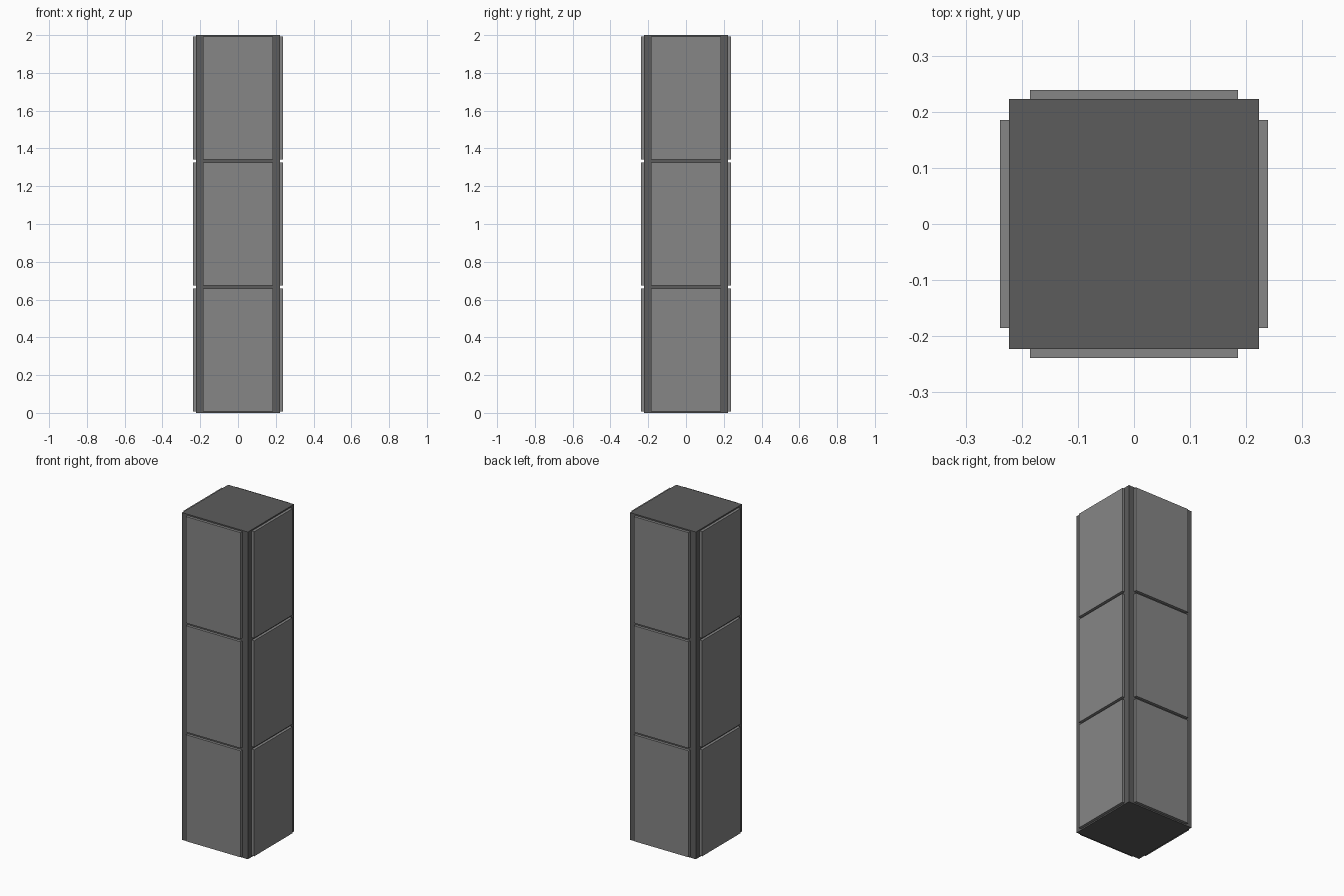
import bpy
import bmesh
from math import pi
from mathutils import Matrix, Vector

if "Cube" in bpy.data.objects:
    bpy.data.objects.remove(bpy.data.objects["Cube"])

HEIGHT = 2.0
CORE = 0.2225          # half width of the core
PANEL_OUT = 0.239      # outer face of the cladding
PANEL_HALF = 0.185     # half width of a cladding panel
GAP = 0.016            # joint between stacked panels
ROWS = 3


def material(name, value):
    mat = bpy.data.materials.new(name)
    mat.diffuse_color = (value, value, value, 1.0)
    mat.use_nodes = True
    mat.node_tree.nodes["Principled BSDF"].inputs["Base Color"].default_value = mat.diffuse_color
    return mat


def box(name, lo, hi, mat, rotation=0.0):
    lo, hi = Vector(lo), Vector(hi)
    size = hi - lo
    bm = bmesh.new()
    bmesh.ops.create_cube(bm, size=1.0, matrix=(
        Matrix.Rotation(rotation, 4, 'Z')
        @ Matrix.Translation((lo + hi) / 2)
        @ Matrix.Diagonal((size.x, size.y, size.z, 1.0))))
    mesh = bpy.data.meshes.new(name)
    bm.to_mesh(mesh)
    bm.free()
    mesh.materials.append(mat)
    obj = bpy.data.objects.new(name, mesh)
    bpy.context.collection.objects.link(obj)
    return obj


dark_grey = material("dark grey", 0.107)
mid_grey = material("mid grey", 0.238)

# Square pillar core
box("pillar_core", (-CORE, -CORE, 0), (CORE, CORE, HEIGHT), dark_grey)

# Three stacked cladding panels on each of the four sides
cell = HEIGHT / ROWS
for side, label in enumerate(("front", "right", "back", "left")):
    for row in range(ROWS):
        box(f"{label}_panel_{row + 1}",
            (-PANEL_HALF, -PANEL_OUT, row * cell + GAP / 2),
            (PANEL_HALF, -CORE, (row + 1) * cell - GAP / 2),
            mid_grey, side * pi / 2)
